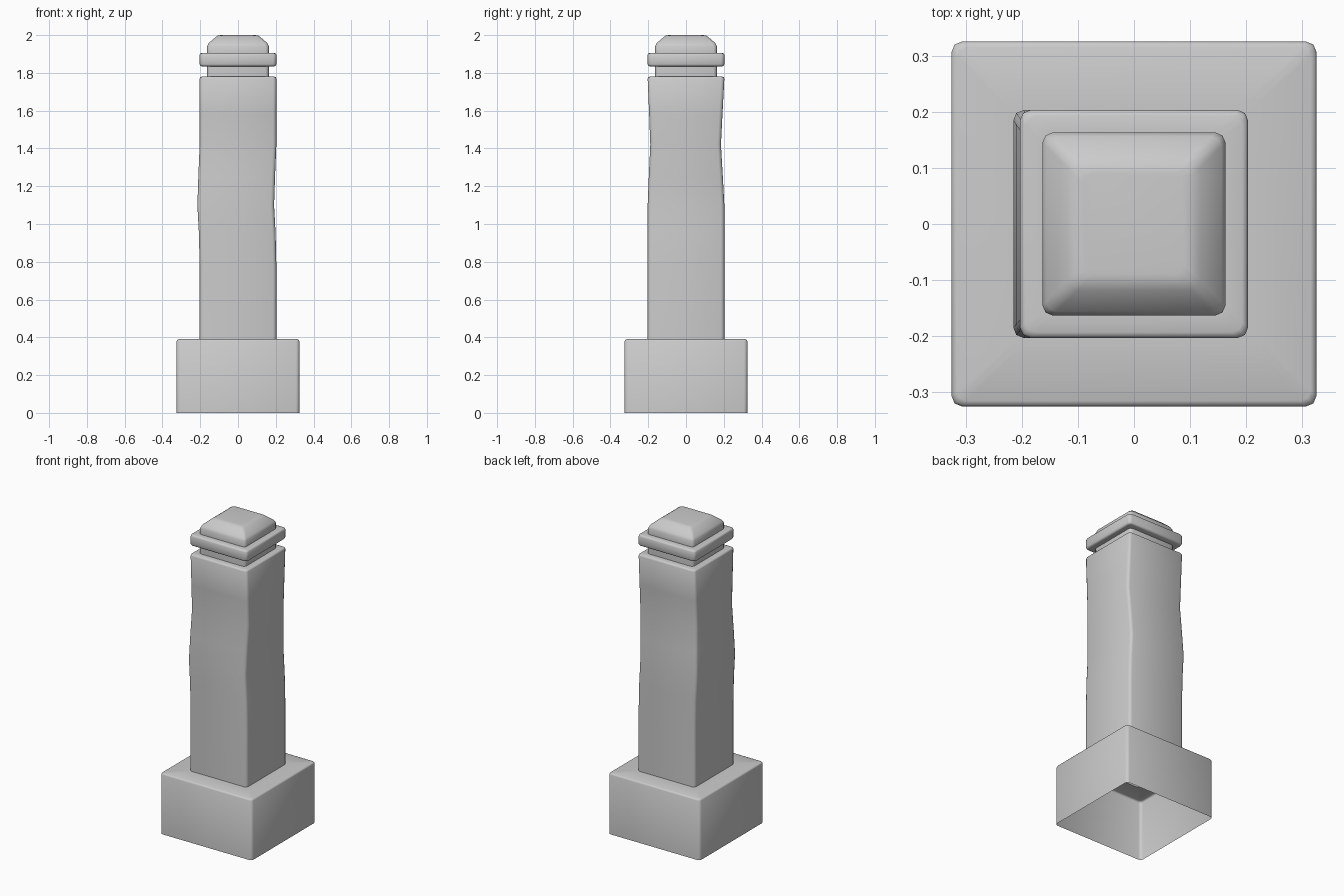
import bpy, bmesh, math

if "Cube" in bpy.data.objects:
    bpy.data.objects.remove(bpy.data.objects["Cube"])


def ring(bm, z, hx, hy, cx=0.0, cy=0.0, r=0.018):
    """Rounded rectangle of vertices at height z."""
    verts = []
    for q, (sx, sy) in enumerate([(1, 1), (-1, 1), (-1, -1), (1, -1)]):
        for k in range(3):
            a = math.radians(90 * q + 45 * k)
            verts.append(bm.verts.new((cx + sx * (hx - r) + r * math.cos(a),
                                       cy + sy * (hy - r) + r * math.sin(a), z)))
    return verts


# Rings from the ground up: z, half x, half y, centre x, centre y
B, S, N = 0.325, 0.203, 0.163
rings = [
    # hollow base block
    (0, B, B), (0.38, B, B), (0.387, B - 0.003, B - 0.003), (0.39, B - 0.01, B - 0.01),
    # worn shaft
    (0.39, S, S), (0.78, S, S), (0.95, S, S, -0.004, 0),
    (1.10, S, S, -0.012, 0), (1.25, S, 0.196, -0.007, -0.001),
    (1.42, S, 0.187, 0, -0.002), (1.58, S, 0.194, 0, -0.001),
    (1.77, S, S), (1.777, S - 0.003, S - 0.003), (1.78, S - 0.01, S - 0.01),
    # neck
    (1.78, N, N), (1.835, N, N),
    # collar
    (1.835, S - 0.01, S - 0.01), (1.838, S - 0.003, S - 0.003), (1.846, S, S),
    (1.895, S, S), (1.902, S - 0.003, S - 0.003), (1.905, S - 0.01, S - 0.01),
    # cap
    (1.905, N, N), (1.942, N, N), (1.957, N - 0.007, N - 0.007),
    (1.99, 0.118, 0.118), (1.998, 0.105, 0.105), (2.0, 0.09, 0.09),
]

bm = bmesh.new()
loops = [ring(bm, *p) for p in rings]
for a, b in zip(loops, loops[1:]):
    for i in range(len(a)):
        j = (i + 1) % len(a)
        bm.faces.new((a[i], a[j], b[j], b[i]))
bm.faces.new(loops[-1])

mesh = bpy.data.meshes.new("stone_post")
bm.to_mesh(mesh)
bm.free()
post = bpy.data.objects.new("stone_post", mesh)
bpy.context.collection.objects.link(post)

# Smooth shading with crisp steps
bpy.context.view_layer.objects.active = post
post.select_set(True)
bpy.ops.object.shade_smooth_by_angle(angle=math.radians(50))
